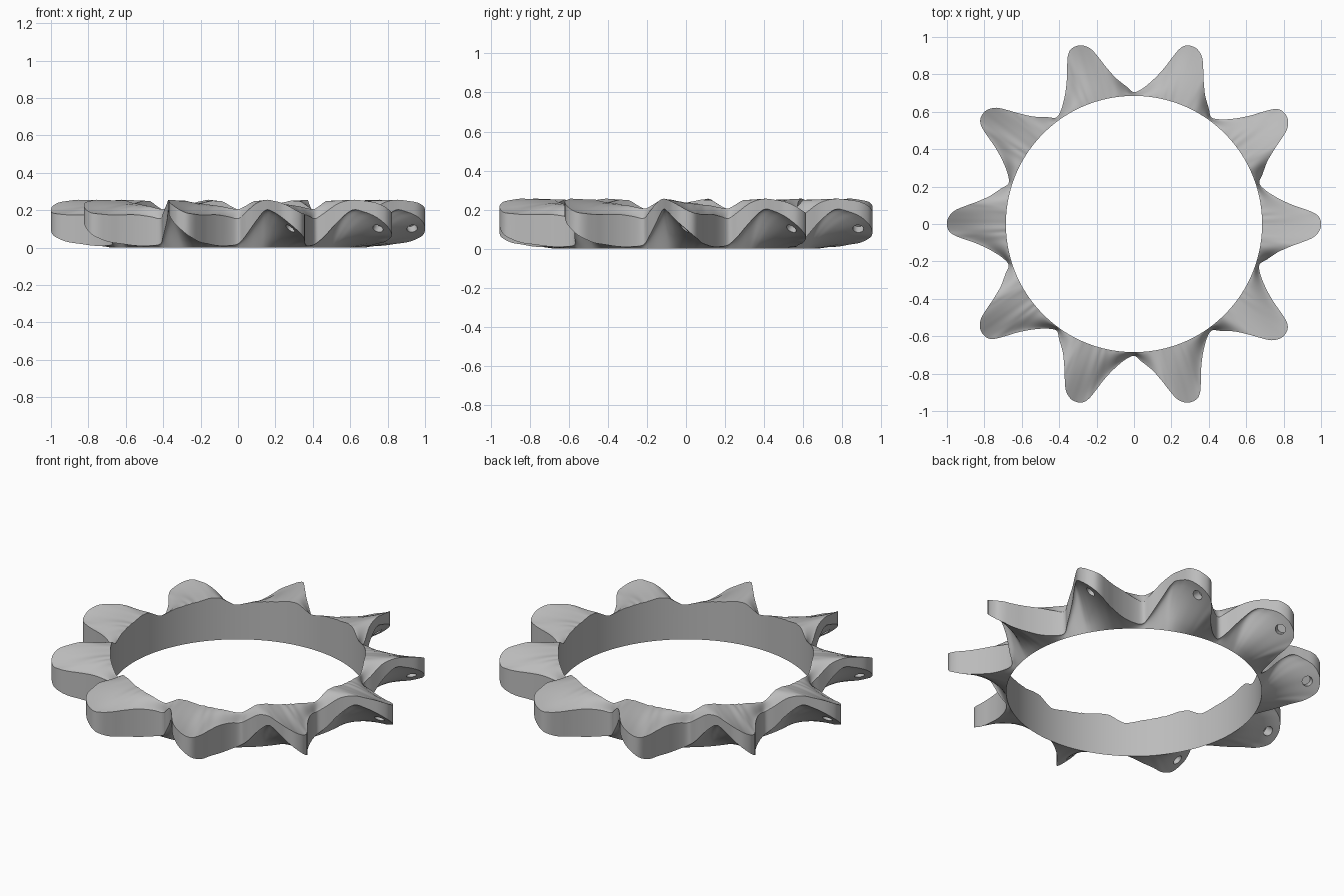
import bpy, bmesh, math
from mathutils import Vector, Matrix

cube = bpy.data.objects.get("Cube")
if cube:
    bpy.data.objects.remove(cube)

PETALS, STEP = 10, 36.0
INNER, SUB, RADIAL = 0.685, 5, 10

# One petal: angle, outer radius, lower edge, upper edge, inner rim height
KNOTS = [
    (-18, .705, .02, .155, .205),
    (-15, .735, .06, .185, .22),
    (-11, .785, .14, .235, .247),
    (-8, .85, .20, .255, .25),
    (-6, .91, .19, .25, .25),
    (-4.2, .963, .165, .24, .245),
    (-2, .993, .13, .22, .24),
    (0, 1.0, .10, .20, .235),
    (2, .992, .07, .185, .235),
    (3.5, .965, .05, .18, .23),
    (5, .915, .03, .175, .23),
    (7, .85, .02, .175, .225),
    (10, .785, .01, .175, .222),
    (14, .73, .01, .165, .212),
]


def knot(i):
    """Periodic knot lookup, shifted by whole petals."""
    turn, k = divmod(i, len(KNOTS))
    v = KNOTS[k]
    return (v[0] + turn * STEP,) + v[1:]


def spline(i, t):
    """Catmull-Rom blend between knots i and i + 1."""
    return [0.5 * (2 * b + (c - a) * t + (2 * a - 5 * b + 4 * c - d) * t ** 2
                   + (3 * b - a - 3 * c + d) * t ** 3)
            for a, b, c, d in zip(*(knot(i + k) for k in (-1, 0, 1, 2)))]


def section(bm, angle, outer, low, high, rim):
    """Closed radial slice: top from inside to outside, underside back in."""
    c, s = math.cos(math.radians(angle)), math.sin(math.radians(angle))
    top, under = [], []
    for k in range(RADIAL + 1):
        f = k / RADIAL
        r = INNER + (outer - INNER) * f
        ease = f * f * (3 - 2 * f)
        z_top = rim + (high - rim) * ease
        z_low = low * math.sin(f * math.pi / 2)
        top.append(bm.verts.new((r * c, r * s, z_top)))
        under.append(bm.verts.new((r * c, r * s, z_low)))
    return top + under[::-1]


# Petalled ring lofted from radial slices
bm = bmesh.new()
loops = [section(bm, *spline(i, j / SUB))
         for i in range(PETALS * len(KNOTS)) for j in range(SUB)]
for a, b in zip(loops, loops[1:] + loops[:1]):
    n = len(a)
    for k in range(n):
        bm.faces.new((a[k], a[(k + 1) % n], b[(k + 1) % n], b[k]))
bmesh.ops.recalc_face_normals(bm, faces=bm.faces)
mesh = bpy.data.meshes.new("petal_ring")
bm.to_mesh(mesh)
bm.free()
ring = bpy.data.objects.new("petal_ring", mesh)
bpy.context.collection.objects.link(ring)

# Grey material
grey = bpy.data.materials.new("plain_grey")
grey.use_nodes = True
colour = (0.5, 0.5, 0.5, 1)
grey.diffuse_color = colour
grey.node_tree.nodes["Principled BSDF"].inputs["Base Color"].default_value = colour
mesh.materials.append(grey)

# Cutters for the blind hole in the sloped underside of every petal
bm = bmesh.new()
facing = Vector((0.2, -0.75, -0.65)).normalized()
tilt = facing.to_track_quat('Z', 'Y').to_matrix().to_4x4()
for p in range(PETALS):
    spin = Matrix.Rotation(math.radians(p * STEP), 4, 'Z')
    place = Matrix.Translation((0.93, -0.005, 0.105))
    bmesh.ops.create_cone(bm, cap_ends=True, segments=24, radius1=0.028,
                          radius2=0.028, depth=0.09, matrix=spin @ place @ tilt)
cut_mesh = bpy.data.meshes.new("hole_cutters")
bm.to_mesh(cut_mesh)
bm.free()
cut_mesh.materials.append(grey)
cutters = bpy.data.objects.new("hole_cutters", cut_mesh)
bpy.context.collection.objects.link(cutters)
cutters.hide_render = True
cutters.display_type = 'WIRE'

holes = ring.modifiers.new("holes", 'BOOLEAN')
holes.operation = 'DIFFERENCE'
holes.solver = 'EXACT'
holes.object = cutters

# Apply the cut, then smooth the surfaces and keep the rims sharp
bpy.ops.object.select_all(action='DESELECT')
ring.select_set(True)
bpy.context.view_layer.objects.active = ring
bpy.ops.object.modifier_apply(modifier=holes.name)
bpy.data.objects.remove(cutters)
bpy.ops.object.shade_smooth_by_angle(angle=math.radians(35))
